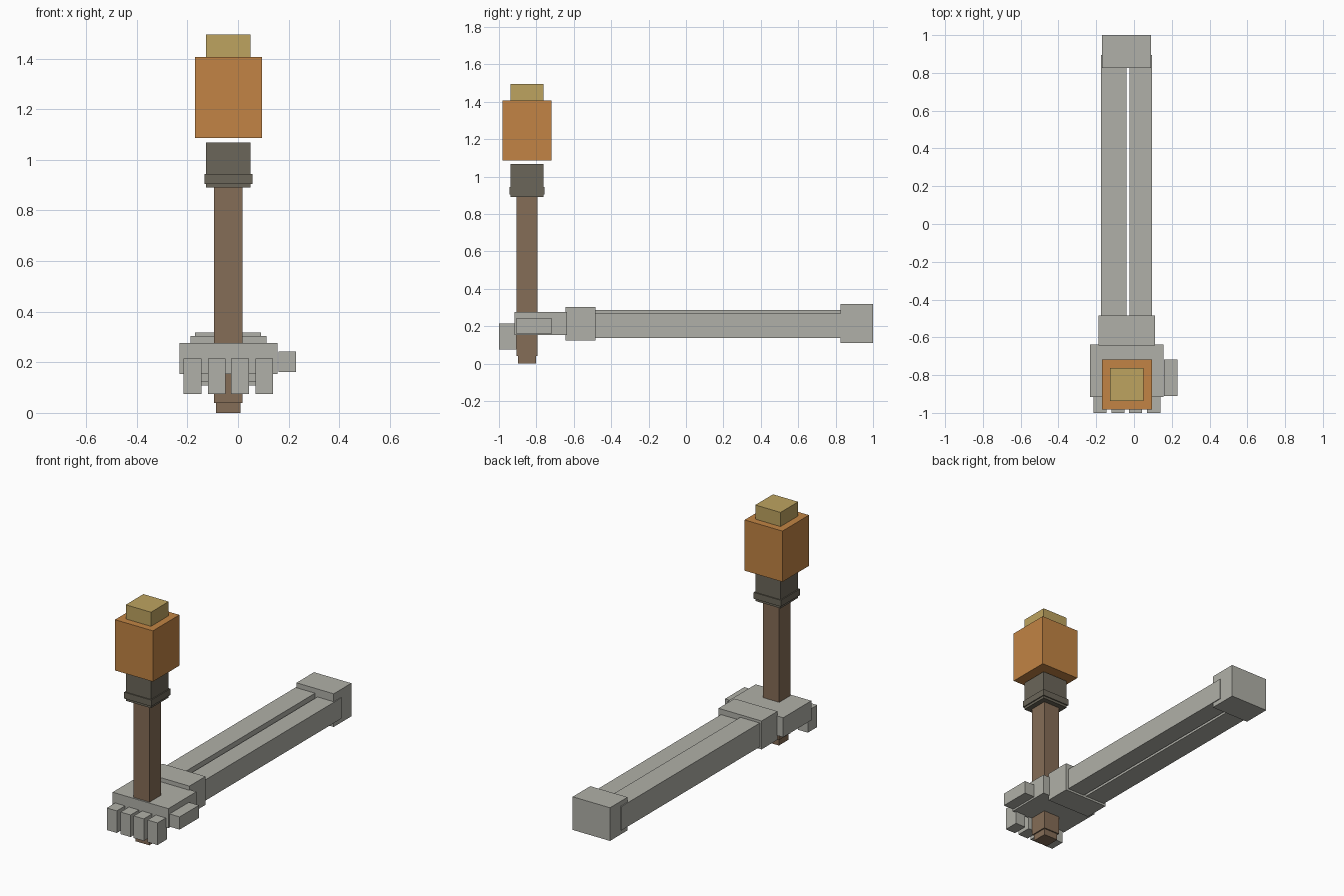
import bpy
import bmesh
from mathutils import Vector

if "Cube" in bpy.data.objects:
    bpy.data.objects.remove(bpy.data.objects["Cube"], do_unlink=True)


def material(name, r, g, b):
    mat = bpy.data.materials.new(name)
    mat.use_nodes = True
    mat.diffuse_color = (r, g, b, 1)
    mat.node_tree.nodes["Principled BSDF"].inputs["Base Color"].default_value = (r, g, b, 1)
    return mat


bone = material("bone grey", 0.434, 0.434, 0.392)
wood = material("brown wood", 0.235, 0.153, 0.095)
iron = material("dark iron", 0.147, 0.133, 0.10)
orange = material("flame orange", 0.539, 0.231, 0.058)
yellow = material("flame yellow", 0.515, 0.371, 0.117)


def box(name, mat, x, y, z):
    """Box spanning the (low, high) range on each axis."""
    low, high = (Vector(corner) for corner in zip(x, y, z))
    bm = bmesh.new()
    bmesh.ops.create_cube(bm, size=1)
    bmesh.ops.scale(bm, vec=high - low, verts=bm.verts)
    mesh = bpy.data.meshes.new(name)
    bm.to_mesh(mesh)
    bm.free()
    mesh.materials.append(mat)
    obj = bpy.data.objects.new(name, mesh)
    obj.location = (low + high) / 2
    bpy.context.collection.objects.link(obj)
    return obj


def torch_part(name, mat, width, bottom, top):
    """Square block centred on the torch axis."""
    cx, cy, h = -0.038, -0.85, width / 2
    box(name, mat, (cx - h, cx + h), (cy - h, cy + h), (bottom, top))


# Torch, from the foot up
torch_part("torch_tip", wood, 0.097, 0, 0.04)
torch_part("torch_shaft", wood, 0.112, 0.04, 0.90)
torch_part("torch_collar", iron, 0.176, 0.89, 1.068)
torch_part("torch_ring", iron, 0.189, 0.905, 0.945)
torch_part("flame_outer", orange, 0.264, 1.086, 1.406)
torch_part("flame_top", yellow, 0.176, 1.39, 1.495)

# Forearm: two parallel bones, the right one taller, joined at the elbow
box("forearm_bone_right", bone, (-0.176, -0.04), (-0.60, 0.895), (0.137, 0.287))
box("forearm_bone_left", bone, (-0.024, 0.095), (-0.60, 0.895), (0.137, 0.268))
box("elbow", bone, (-0.17, 0.09), (0.825, 1.0), (0.109, 0.318))
box("wrist", bone, (-0.188, 0.112), (-0.644, -0.484), (0.124, 0.303))

# Hand gripping the shaft
box("palm", bone, (-0.232, 0.156), (-0.917, -0.637), (0.154, 0.277))
box("thumb", bone, (0.16, 0.23), (-0.91, -0.717), (0.162, 0.242))
for i, start in enumerate((-0.215, -0.119, -0.027, 0.069)):
    box(f"finger_{i + 1}", bone, (start, start + 0.07), (-1.0, -0.907), (0.075, 0.214))
